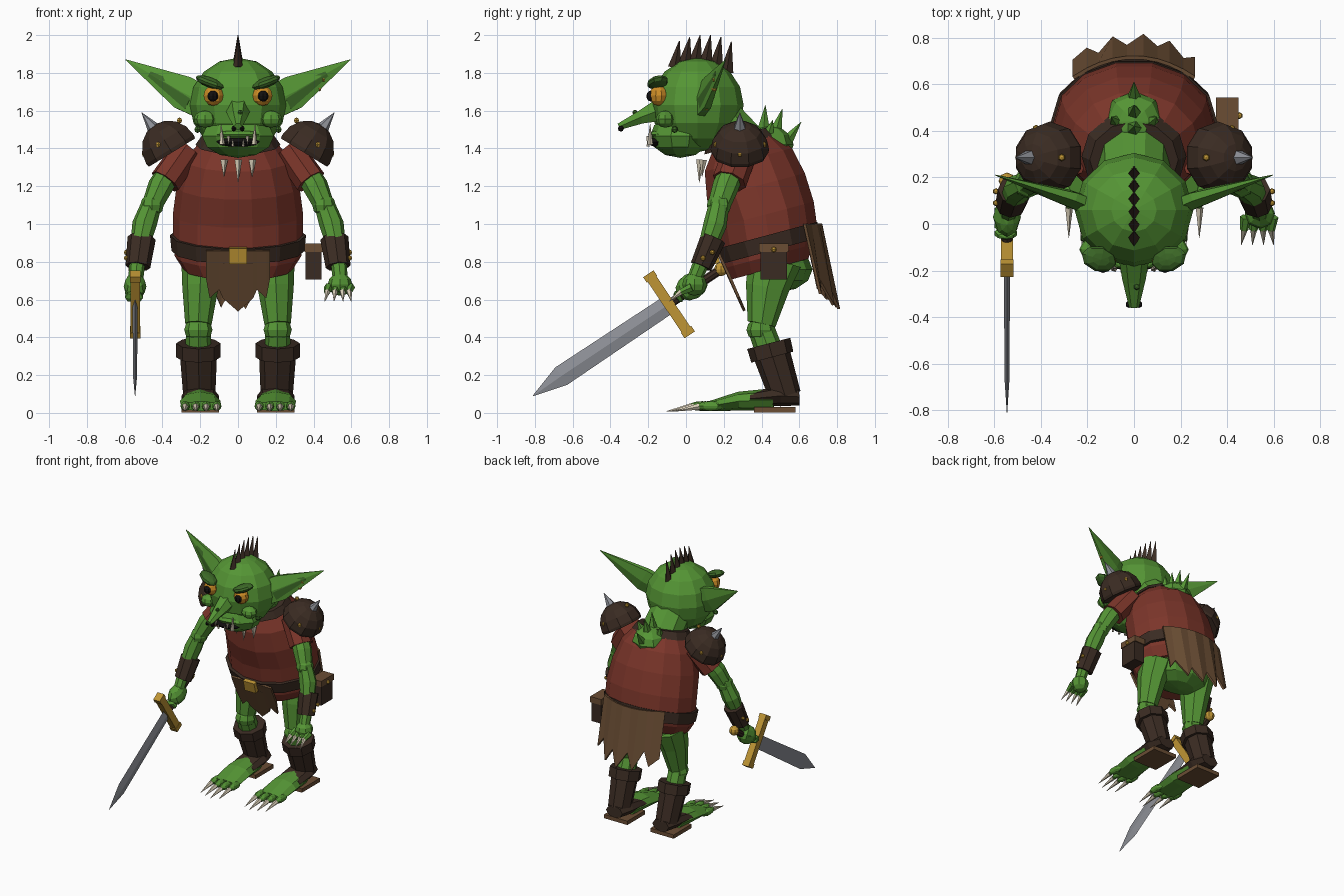
import bpy, bmesh, math
from mathutils import Vector, Matrix, Euler

COLORS = {
    "skin green": (0.09, 0.30, 0.035), "dark green": (0.045, 0.14, 0.02),
    "shirt red": (0.20, 0.036, 0.023), "dark leather": (0.042, 0.024, 0.016),
    "brown leather": (0.145, 0.075, 0.034), "gold": (0.52, 0.30, 0.035),
    "amber": (0.62, 0.27, 0.02), "steel": (0.27, 0.28, 0.31),
    "bone": (0.68, 0.61, 0.47), "black": (0.006, 0.005, 0.005)}
MATS = {}
for key, c in COLORS.items():
    MATS[key] = bpy.data.materials.new(key)
    MATS[key].diffuse_color = (*c, 1)
GREEN, DGREEN, RED, DARK, BROWN, GOLD, AMBER, STEEL, BONE, BLACK = COLORS


def finish(name, bm, mat):
    bmesh.ops.recalc_face_normals(bm, faces=bm.faces)
    me = bpy.data.meshes.new(name)
    bm.to_mesh(me)
    bm.free()
    me.materials.append(MATS[mat])
    ob = bpy.data.objects.new(name, me)
    bpy.context.collection.objects.link(ob)
    return ob


def tube(name, mat, pts, n=8, ref=(1, 0, 0), d=None):
    """Loft of elliptical rings; each point is (x, y, z, radius along ref, other radius)."""
    bm = bmesh.new()
    d = Vector(d) if d else Vector(pts[-1][:3]) - Vector(pts[0][:3])
    d.normalize()
    u = Vector(ref)
    u = (u - d * u.dot(d)).normalized()
    v = d.cross(u)
    rings = []
    for x, y, z, a, b in pts:
        rings.append([bm.verts.new(Vector((x, y, z)) + u * a * math.cos(t) + v * b * math.sin(t))
                      for t in (2 * math.pi * i / n for i in range(n))])
    for r, s in zip(rings, rings[1:]):
        for i in range(n):
            j = (i + 1) % n
            bm.faces.new((r[i], r[j], s[j], s[i]))
    bm.faces.new(rings[0])
    bm.faces.new(rings[-1])
    return finish(name, bm, mat)


def cone(name, mat, a, b, r, n=6, tip=0.001):
    ref = (0, 1, 0) if abs(b[0] - a[0]) > abs(b[2] - a[2]) + abs(b[1] - a[1]) else (1, 0, 0)
    return tube(name, mat, [(*a, r, r), (*b, tip, tip)], n, ref)


def ball(name, mat, loc, size, seg=8, rings=6, rot=(0, 0, 0)):
    bm = bmesh.new()
    m = Matrix.LocRotScale(Vector(loc), Euler(rot), Vector(size))
    bmesh.ops.create_uvsphere(bm, u_segments=seg, v_segments=rings, radius=1, matrix=m)
    return finish(name, bm, mat)


def box(name, mat, loc, size, rot=(0, 0, 0)):
    bm = bmesh.new()
    bmesh.ops.create_cube(bm, size=1, matrix=Matrix.LocRotScale(Vector(loc), Euler(rot), Vector(size)))
    return finish(name, bm, mat)


def cloth(name, mat, top, bottom):
    """Ragged sheet between a top edge and a bottom edge."""
    bm = bmesh.new()
    a = [bm.verts.new(p) for p in top]
    b = [bm.verts.new(p) for p in bottom]
    for i in range(len(a) - 1):
        bm.faces.new((a[i], a[i + 1], b[i + 1], b[i]))
    ob = finish(name, bm, mat)
    mod = ob.modifiers.new("thickness", "SOLIDIFY")
    mod.thickness, mod.offset = 0.015, 0


# Torso: leaning shirt, belt, hips, neck and collar
LEAN = (0, -0.26, 0.97)
tube("shirt", RED, [(0, .44, .76, .29, .22), (0, .44, .83, .335, .25), (0, .44, .92, .345, .27),
                    (0, .42, 1.05, .345, .272), (0, .37, 1.20, .325, .275),
                    (0, .33, 1.34, .28, .245), (0, .30, 1.45, .19, .16)], 14, d=LEAN)
tube("belt", DARK, [(0, .448, .858, .352, .275), (0, .428, .94, .36, .285)], 14, d=LEAN)
box("buckle", GOLD, (0, .155, .832), (.095, .03, .085), (.26, 0, 0))
ball("hips", GREEN, (0, .49, .76), (.25, .18, .12), 10, 6)
tube("neck", GREEN, [(0, .33, 1.38, .16, .14), (0, .16, 1.56, .15, .14)], 10)
tube("collar", DARK, [(0, .29, 1.42, .225, .2), (0, .275, 1.47, .19, .17)], 12, d=LEAN)
for x in (-.075, 0, .075):
    y = .075 + abs(x) * .2
    cone("necklace_tooth", BONE, (x, y, 1.34), (x, y - .005, 1.22 + abs(x) * .4), .022, 5)

# Hump with spines
ball("back_hump", GREEN, (0, .44, 1.42), (.13, .13, .10), 8, 6)
for x, y, z, ty, tz in ((0, .41, 1.48, .42, 1.63), (0, .47, 1.47, .51, 1.61), (0, .52, 1.42, .61, 1.54),
                        (-.07, .43, 1.46, .46, 1.55), (.07, .43, 1.46, .46, 1.55)):
    cone("back_spine", GREEN, (x, y, z), (x * 1.4, ty, tz), .04, 5)

# Head
ball("skull", GREEN, (0, .06, 1.63), (.255, .245, .25), 12, 8)
ball("jaw", GREEN, (0, -.03, 1.465), (.2, .16, .115), 10, 6)
ball("mouth", BLACK, (0, -.13, 1.435), (.12, .077, .03), 10, 6)
ball("upper_lip", GREEN, (0, -.13, 1.475), (.13, .07, .025), 10, 6)
tube("nose", GREEN, [(0, -.12, 1.61, .07, .075), (0, -.24, 1.565, .05, .04), (0, -.355, 1.515, .022, .02)], 6)
for i in range(6):
    y = -.06 + i * .055
    z = 1.63 + .25 * math.sqrt(1 - ((y - .06) / .245) ** 2) - .02
    tube("mohawk_spike", DARK, [(0, y, z, .026, .036), (0, y + .025, (1.97, 1.99, 2.0, 2.0, 1.99, 1.965)[i], .002, .002)], 4)
ball("nose_wart", DGREEN, (.012, -.27, 1.59), (.014, .014, .014), 6, 4)

for s in (-1, 1):
    ball("nostril", BLACK, (s * .022, -.345, 1.505), (.015, .016, .016), 6, 4)
    ball("eye", AMBER, (s * .13, -.145, 1.68), (.055, .05, .055), 10, 6)
    ball("pupil", BLACK, (s * .133, -.185, 1.677), (.029, .025, .029), 8, 6)
    ball("brow", DGREEN, (s * .15, -.15, 1.75), (.082, .055, .028), 8, 6, (0, -s * .35, s * .3))
    ball("cheek", GREEN, (s * .175, -.11, 1.555), (.06, .05, .045), 8, 6)
    ball("cheek_wart", DGREEN, (s * .215, -.06, 1.5), (.018, .018, .018), 6, 4)
    tube("ear", GREEN, [(s * .2, .08, 1.65, .04, .10), (s * .29, .115, 1.695, .035, .105),
                        (s * .595, .21, 1.87, .002, .002)], 6, (0, 1, 0))
    tube("ear_inner", DGREEN, [(s * .25, .072, 1.66, .012, .06), (s * .47, .155, 1.795, .002, .015)], 4, (0, 1, 0))
    cone("tusk", BONE, (s * .085, -.19, 1.42), (s * .09, -.19, 1.53), .016, 5)
    cone("upper_fang", BONE, (s * .05, -.2, 1.465), (s * .05, -.205, 1.42), .011, 5)
    cone("lower_fang", BONE, (s * .028, -.2, 1.41), (s * .028, -.205, 1.45), .009, 5)
for x, y, z in ((.31, .11, 1.615), (.37, .135, 1.67), (.43, .15, 1.715), (.45, .155, 1.765)):
    ball("ear_stud", GOLD, (x, y, z), (.013, .016, .013), 6, 4)

# Shoulder guards, sleeves and arms
for s in (-1, 1):
    bm = bmesh.new()
    bmesh.ops.create_uvsphere(bm, u_segments=10, v_segments=8, radius=.155)
    bmesh.ops.bisect_plane(bm, geom=bm.verts[:] + bm.edges[:] + bm.faces[:], plane_co=(0, 0, -.02),
                           plane_no=(0, 0, 1), clear_inner=True)
    bmesh.ops.holes_fill(bm, edges=bm.edges)
    bm.transform(Matrix.Translation((s * .36, .285, 1.395)) @ Matrix.Rotation(s * .55, 4, "Y"))
    finish("shoulder_guard", bm, DARK)
    cone("shoulder_spike", STEEL, (s * .435, .285, 1.49), (s * .51, .285, 1.59), .042, 6)
    for x, y, z in ((.31, .285, 1.548), (.495, .285, 1.37), (.42, .16, 1.42), (.42, .41, 1.42)):
        ball("shoulder_stud", GOLD, (s * x, y, z), (.016, .016, .016), 6, 4)
    tube("sleeve", RED, [(s * .27, .29, 1.39, .08, .09), (s * .385, .23, 1.225, .085, .092)], 8)
    tube("upper_arm", GREEN, [(s * .34, .26, 1.32, .06, .065), (s * .41, .21, 1.2, .068, .07),
                              (s * .455, .175, 1.1, .055, .06)], 8)
    ball("elbow", GREEN, (s * .455, .175, 1.1), (.062, .065, .062), 8, 6)
    tube("forearm", GREEN, [(s * .46, .175, 1.1, .055, .055), (s * .495, .155, 1.0, .065, .062),
                            (s * .53, .1, .84, .045, .045), (s * .54, .05, .72, .04, .04)], 8)
    tube("bracer", DARK, [(s * .51, .145, .925, .075, .068), (s * .53, .08, .775, .066, .058)], 8)
    for y, z in ((.14, .85), (.09, .82)):
        ball("bracer_stud", GOLD, (s * .592, y, z), (.014, .014, .014), 6, 4)

# Open hand with claws
ball("open_hand", GREEN, (.54, .045, .68), (.065, .065, .06), 8, 6)
for i, x in enumerate((.48, .52, .56, .595)):
    cone("finger", GREEN, (x, .03, .665), (x - .008, -.025, .64), .025, 6, .018)
    cone("finger_claw", BONE, (x - .007, -.02, .645), (x - .02 + i * .008, -.09, .59), .017, 5)

# Gripping hand and sword
ball("fist", GREEN, (-.545, .03, .67), (.06, .09, .07), 8, 6, (.5, 0, 0))
for i in range(4):
    ball("gripping_finger", GREEN, (-.55, -.04 + i * .033, .615 + i * .022), (.055, .022, .035), 6, 4, (.59, 0, 0))
cone("sword_grip", DARK, (-.545, -.09, .575), (-.545, .17, .75), .024, 8, .024)
ball("pommel", GOLD, (-.545, .185, .76), (.036, .036, .036), 8, 6)
box("sword_guard", GOLD, (-.545, -.09, .575), (.05, .055, .36), (.59, 0, 0))
for y, z in ((-.19, .722), (.01, .428)):
    box("guard_end", GOLD, (-.545, y, z), (.056, .066, .035), (.59, 0, 0))
tube("blade", STEEL, [(-.545, -.09, .575, .013, .05), (-.545, -.66, .195, .011, .056),
                      (-.545, -.81, .09, .001, .002)], 4)

# Hanging cloths
xs = (-.17, -.15, -.1, -.08, 0, .08, .1, .15, .17)
zs = (.72, .61, .655, .61, .54, .61, .655, .61, .72)
cloth("front_cloth", BROWN, [(x, .165, .86) for x in xs],
      [(x, .18 + (.84 - z) * .43, z) for x, z in zip(xs, zs)])
xs = (-.26, -.2, -.15, -.09, -.03, .04, .1, .15, .21, .26)
zs = (.66, .60, .70, .56, .67, .55, .66, .57, .70, .63)
cloth("back_cloth", BROWN, [(x, .715 - 1.3 * x * x, 1.0) for x in xs],
      [(x, .81 - 1.0 * x * x - (z - .55) * .4, z) for x, z in zip(xs, zs)])

# Belt pouch
box("pouch", DARK, (.4, .465, .79), (.085, .14, .17))
box("pouch_flap", BROWN, (.4, .465, .875), (.095, .155, .045))
ball("pouch_stud", GOLD, (.452, .465, .865), (.015, .015, .015), 6, 4)

# Legs, boots and clawed feet
for s in (-1, 1):
    tube("thigh", GREEN, [(s * .19, .47, .8, .11, .14), (s * .2, .43, .66, .095, .115),
                          (s * .21, .40, .47, .07, .075)], 8)
    ball("knee", GREEN, (s * .21, .395, .44), (.075, .075, .065), 8, 6)
    tube("shin", GREEN, [(s * .21, .40, .44, .065, .07), (s * .21, .45, .3, .07, .075)], 8)
    tube("boot", DARK, [(s * .21, .445, .34, .1, .1), (s * .205, .525, .09, .085, .085)], 8)
    tube("boot_cuff", DARK, [(s * .21, .438, .368, .118, .118), (s * .21, .457, .295, .118, .115)], 8)
    tube("heel_wrap", DARK, [(s * .2, .6, .085, .07, .045), (s * .2, .5, .09, .1, .055),
                             (s * .2, .34, .075, .1, .035)], 8)
    box("heel_sole", BROWN, (s * .2, .47, .016), (.2, .22, .03))
    tube("foot", GREEN, [(s * .2, .46, .07, .09, .06), (s * .2, .28, .062, .108, .05),
                         (s * .195, .12, .035, .105, .026)], 8)
    for x in (.112, .168, .224, .28):
        y = .02 + abs(x - .18) * .5
        ball("toe", GREEN, (s * x, y + .06, .036), (.028, .075, .026), 6, 6)
        cone("toe_claw", BONE, (s * x, y, .034), (s * x, y - .13, .008), .018, 5)
